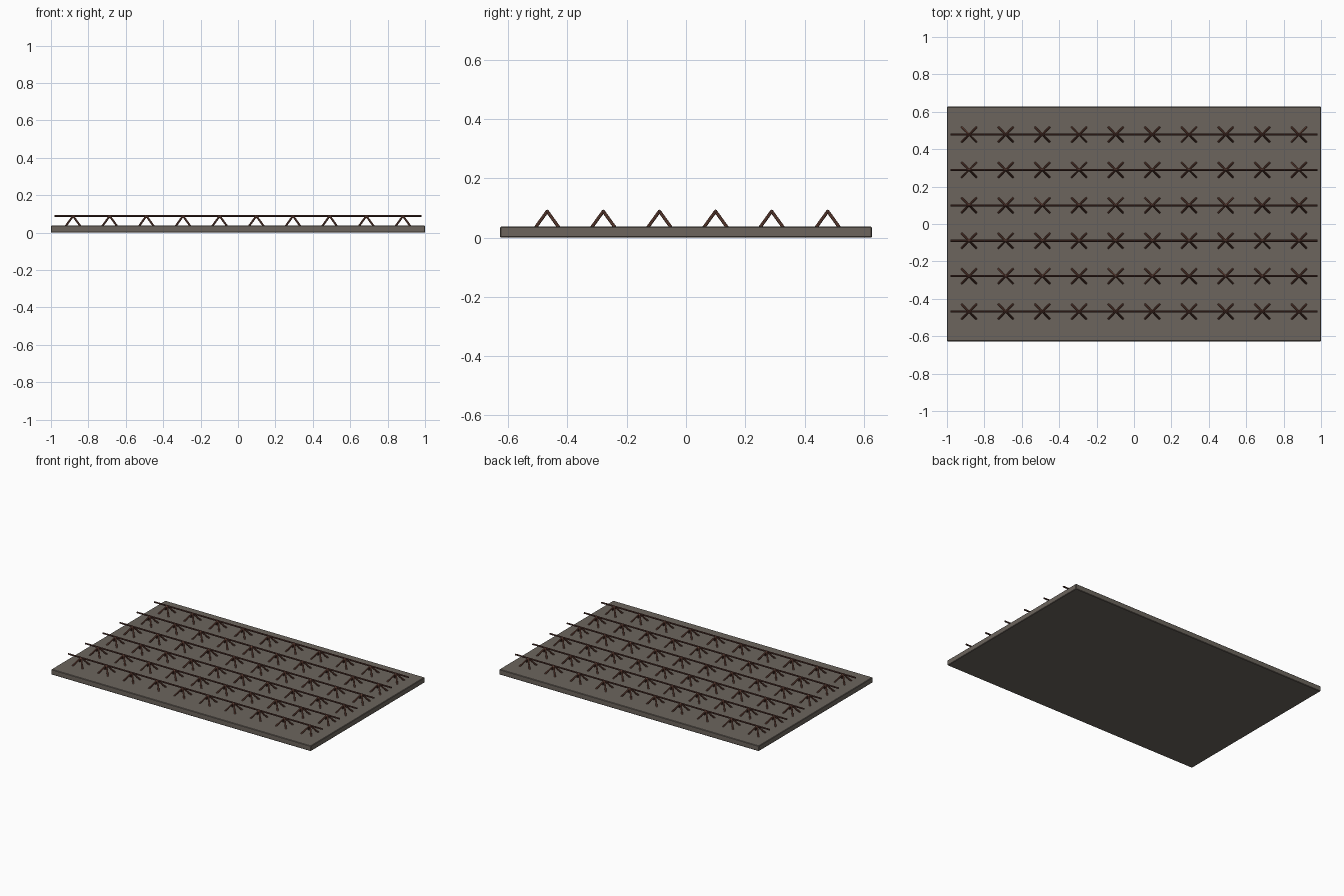
import bpy, bmesh
from mathutils import Vector, Matrix

if "Cube" in bpy.data.objects:
    bpy.data.objects.remove(bpy.data.objects["Cube"])

ROWS, COLS = 6, 10
STEP_X, STEP_Y, OFF_Y = 0.196, 0.1893, 0.005
SLAB_TOP, BAR_Z = 0.037, 0.089


def material(name, rgb):
    m = bpy.data.materials.new(name)
    m.diffuse_color = (*rgb, 1)
    m.use_nodes = True
    m.node_tree.nodes["Principled BSDF"].inputs["Base Color"].default_value = m.diffuse_color
    return m


def add_rod(bm, a, b, r, sides):
    a, b = Vector(a), Vector(b)
    d = b - a
    mat = Matrix.Translation((a + b) / 2) @ d.to_track_quat('Z', 'Y').to_matrix().to_4x4()
    bmesh.ops.create_cone(bm, cap_ends=True, segments=sides, radius1=r, radius2=r,
                          depth=d.length, matrix=mat)


def finish(name, bm, mat):
    me = bpy.data.meshes.new(name)
    bm.to_mesh(me)
    bm.free()
    me.materials.append(mat)
    ob = bpy.data.objects.new(name, me)
    bpy.context.collection.objects.link(ob)
    return ob


stone = material("stone", (0.15, 0.13, 0.11))
rust = material("rusty_iron", (0.16, 0.065, 0.045))
dark = material("dark_iron", (0.085, 0.035, 0.027))

# Base slab with a slight edge bevel
bm = bmesh.new()
bmesh.ops.create_cube(bm, size=1, matrix=Matrix.Translation((0, 0, SLAB_TOP / 2))
                      @ Matrix.Diagonal((2, 1.254, SLAB_TOP, 1)))
bmesh.ops.bevel(bm, geom=bm.edges[:], offset=0.003, segments=1, affect='EDGES')
finish("base_slab", bm, stone)

for row in range(ROWS):
    y = OFF_Y + (row - (ROWS - 1) / 2) * STEP_Y

    # Long rail
    bm = bmesh.new()
    add_rod(bm, (-0.98, y, BAR_Z), (0.98, y, BAR_Z), 0.0055, 8)
    finish(f"rail_{row + 1}", bm, dark)

    # Four-legged supports under the rail
    bm = bmesh.new()
    for col in range(COLS):
        x = (col - (COLS - 1) / 2) * STEP_X
        for sx in (-1, 1):
            for sy in (-1, 1):
                add_rod(bm, (x, y, BAR_Z), (x + sx * 0.039, y + sy * 0.039, SLAB_TOP - 0.002),
                        0.0055, 8)
    finish(f"supports_{row + 1}", bm, rust)
